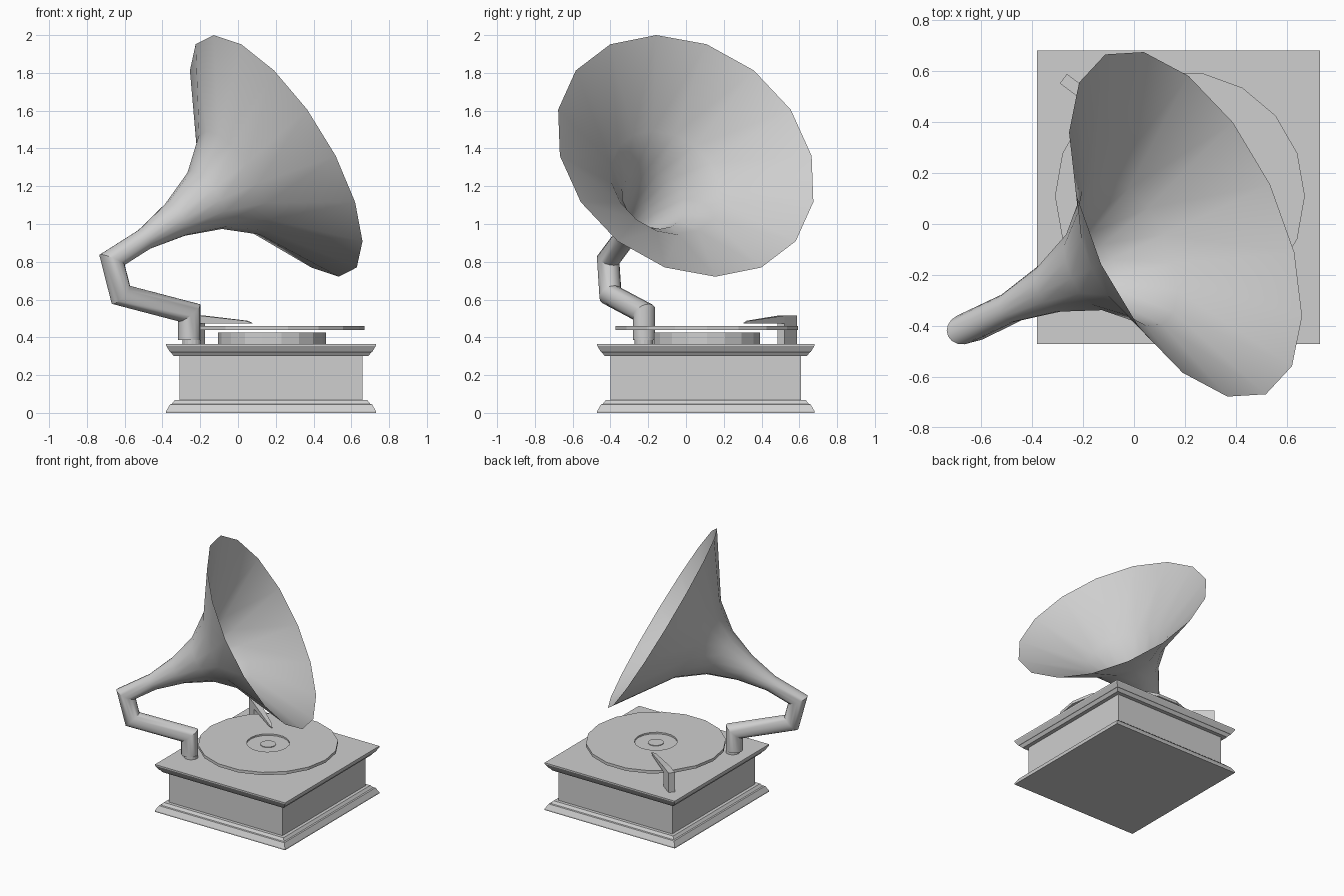
import bpy, bmesh, math
from mathutils import Vector, Matrix

if "Cube" in bpy.data.objects:
    bpy.data.objects.remove(bpy.data.objects["Cube"])

GREY = (0.62, 0.62, 0.62, 1)
mat = bpy.data.materials.new("plain_grey")
mat.use_nodes = True
mat.diffuse_color = GREY
mat.node_tree.nodes["Principled BSDF"].inputs["Base Color"].default_value = GREY


def skin(name, rings, cap_start=True, cap_end=True, smooth=False):
    """Join equal-length rings of points into one surface."""
    bm = bmesh.new()
    loops = [[bm.verts.new(p) for p in ring] for ring in rings]
    for a, b in zip(loops, loops[1:]):
        for i in range(len(a)):
            j = (i + 1) % len(a)
            bm.faces.new((a[i], a[j], b[j], b[i]))
    if cap_start:
        bm.faces.new(loops[0][::-1])
    if cap_end:
        bm.faces.new(loops[-1])
    bmesh.ops.recalc_face_normals(bm, faces=bm.faces)
    mesh = bpy.data.meshes.new(name)
    bm.to_mesh(mesh)
    bm.free()
    mesh.materials.append(mat)
    ob = bpy.data.objects.new(name, mesh)
    bpy.context.collection.objects.link(ob)
    if smooth:
        bpy.ops.object.select_all(action='DESELECT')
        ob.select_set(True)
        bpy.context.view_layer.objects.active = ob
        bpy.ops.object.shade_smooth_by_angle(angle=math.radians(35))
    return ob


def circle(center, radius, u, v, sides):
    steps = [2 * math.pi * i / sides for i in range(sides)]
    return [center + radius * (math.cos(a) * u + math.sin(a) * v) for a in steps]


def lathe(name, x, y, profile, sides=18):
    ux, uy = Vector((1, 0, 0)), Vector((0, 1, 0))
    return skin(name, [circle(Vector((x, y, z)), r, ux, uy, sides) for r, z in profile])


# Cabinet: rectangle rings, each given as outward offset and height
CX, CY = 0.175, 0.105


def rectangle(offset, z):
    w, d = 0.485 + offset, 0.505 + offset
    return [Vector((CX + sx * w, CY + sy * d, z))
            for sx, sy in ((-1, -1), (1, -1), (1, 1), (-1, 1))]


plinth = [(0.07, 0), (0.07, 0.01), (0.05, 0.045), (0.04, 0.048), (0.025, 0.067), (0, 0.067)]
lid = [(0, 0.3), (0.03, 0.3), (0.045, 0.32), (0.05, 0.322), (0.07, 0.355), (0.07, 0.365)]
skin("cabinet", [rectangle(*p) for p in plinth + lid])

# Turntable and record with recessed centre
lathe("platter", 0.18, 0.11, [(0.285, 0.365), (0.285, 0.425)])
lathe("record", 0.18, 0.11, [(0.49, 0.438), (0.49, 0.46), (0.15, 0.46), (0.15, 0.448),
                             (0.055, 0.448), (0.055, 0.453)])

# Needle arm: post with a tapering arm, laid along its own direction
along = Vector((0.8, -0.6, 0))
across = Vector((0.6, 0.8, 0))
start = Vector((-0.277, 0.57, 0))


def section(t, half, low, high):
    return [start + along * t + across * s * half + Vector((0, 0, z))
            for s, z in ((-1, low), (1, low), (1, high), (-1, high))]


skin("needle_arm_post", [section(0, 0.023, 0.365, 0.515), section(0.11, 0.023, 0.365, 0.515)])
skin("needle_arm", [section(0.11, 0.023, 0.473, 0.515), section(0.4, 0.012, 0.473, 0.488),
                    section(0.44, 0.003, 0.472, 0.476)])

# Horn: flared rings along its axis, then the bent pipe down to the cabinet
elbow = Vector((-0.667, -0.412, 0.81))
rim = Vector((0.205, 0, 1.3625))
axis = (rim - elbow).normalized()
up = Vector((0, 0, 1))
u = (up - axis * axis.z).normalized()
v = axis.cross(u)
flare = [(1.108, 0.737), (0.82, 0.316), (0.64, 0.178), (0.433, 0.101), (0.22, 0.059)]
rings = [circle(elbow + axis * t, r, u, v, 16) for t, r in flare]

foot = Vector((-0.258, -0.222, 0.385))
path = [elbow + axis * 0.22, elbow, Vector((-0.62, -0.4, 0.625)),
        Vector((-0.258, -0.222, 0.53)), foot]
for i in range(1, len(path)):
    way = (path[i] - path[i - 1]).normalized()
    onward = (path[i + 1] - path[i]).normalized() if i + 1 < len(path) else way
    mitre = (way + onward).normalized()
    rings.append([p + way * ((path[i] - p).dot(mitre) / way.dot(mitre)) for p in rings[-1]])
horn = skin("horn_and_pipe", rings, cap_start=False, smooth=True)

# Small collar under the pipe
lathe("pipe_collar", -0.245, -0.222, [(0.05, 0.365), (0.05, 0.386)], 16)
